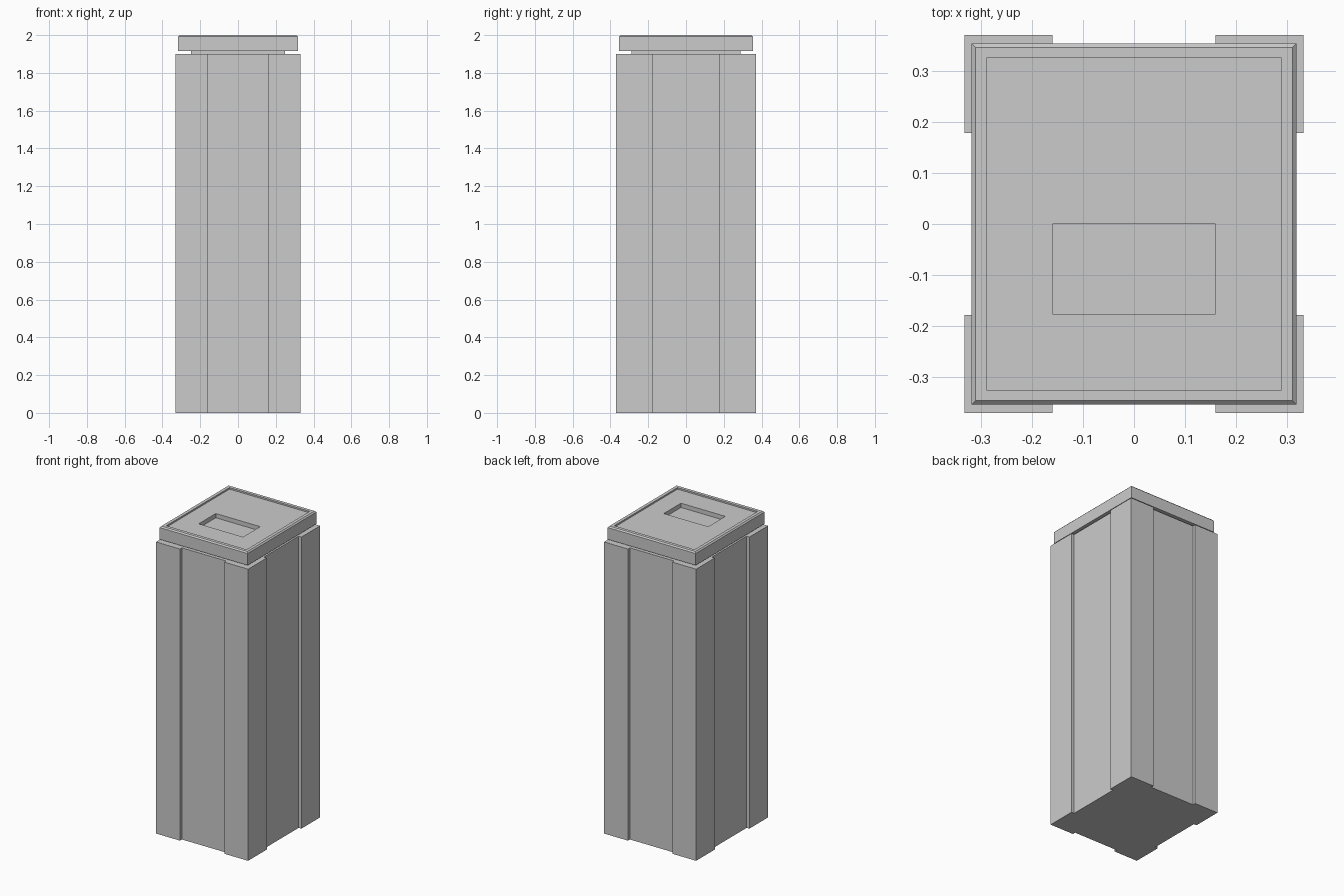
import bpy, bmesh

if "Cube" in bpy.data.objects:
    bpy.data.objects.remove(bpy.data.objects["Cube"])


def rect(hx, hy, z, cx=0.0, cy=0.0):
    return [(cx + sx * hx, cy + sy * hy, z)
            for sx, sy in ((-1, -1), (1, -1), (1, 1), (-1, 1))]


def loft(name, rings):
    """Join a stack of closed outlines into a capped solid."""
    bm = bmesh.new()
    loops = [[bm.verts.new(p) for p in ring] for ring in rings]
    for low, high in zip(loops, loops[1:]):
        n = len(low)
        for i in range(n):
            j = (i + 1) % n
            bm.faces.new((low[i], low[j], high[j], high[i]))
    bm.faces.new(loops[0][::-1])
    bm.faces.new(loops[-1])
    bmesh.ops.recalc_face_normals(bm, faces=bm.faces)
    mesh = bpy.data.meshes.new(name)
    bm.to_mesh(mesh)
    bm.free()
    obj = bpy.data.objects.new(name, mesh)
    bpy.context.collection.objects.link(obj)
    return obj


# Tall body: rectangular column with shallow recessed sides between corner posts
X, Y, PX, PY, D = 0.332, 0.37, 0.16, 0.178, 0.02
corner = [(X - D, PY), (X, PY), (X, Y), (PX, Y), (PX, Y - D)]
outline = []
for sx, sy in ((1, 1), (-1, 1), (-1, -1), (1, -1)):
    pts = corner if sx * sy > 0 else corner[::-1]
    outline += [(sx * x, sy * y) for x, y in pts]
loft("body", [[(x, y, z) for x, y in outline] for z in (0.0, 1.9)])

# Lid: narrow neck, overhanging slab with softened rim, sunken top panel
lid = loft("lid", [rect(*r) for r in (
    (0.25, 0.288, 1.895), (0.25, 0.288, 1.915),
    (0.318, 0.354, 1.915), (0.318, 0.354, 1.992),
    (0.31, 0.346, 2.0), (0.289, 0.325, 2.0), (0.289, 0.325, 1.99))])

# Shallow rectangular pocket in the top panel
cutter = loft("pocket_cutter", [rect(0.16, 0.088, z, 0, -0.088) for z in (1.962, 2.05)])
cutter.hide_render = True
cutter.hide_viewport = True
cutter.display_type = 'WIRE'
cut = lid.modifiers.new("pocket", 'BOOLEAN')
cut.operation = 'DIFFERENCE'
cut.solver = 'EXACT'
cut.object = cutter
